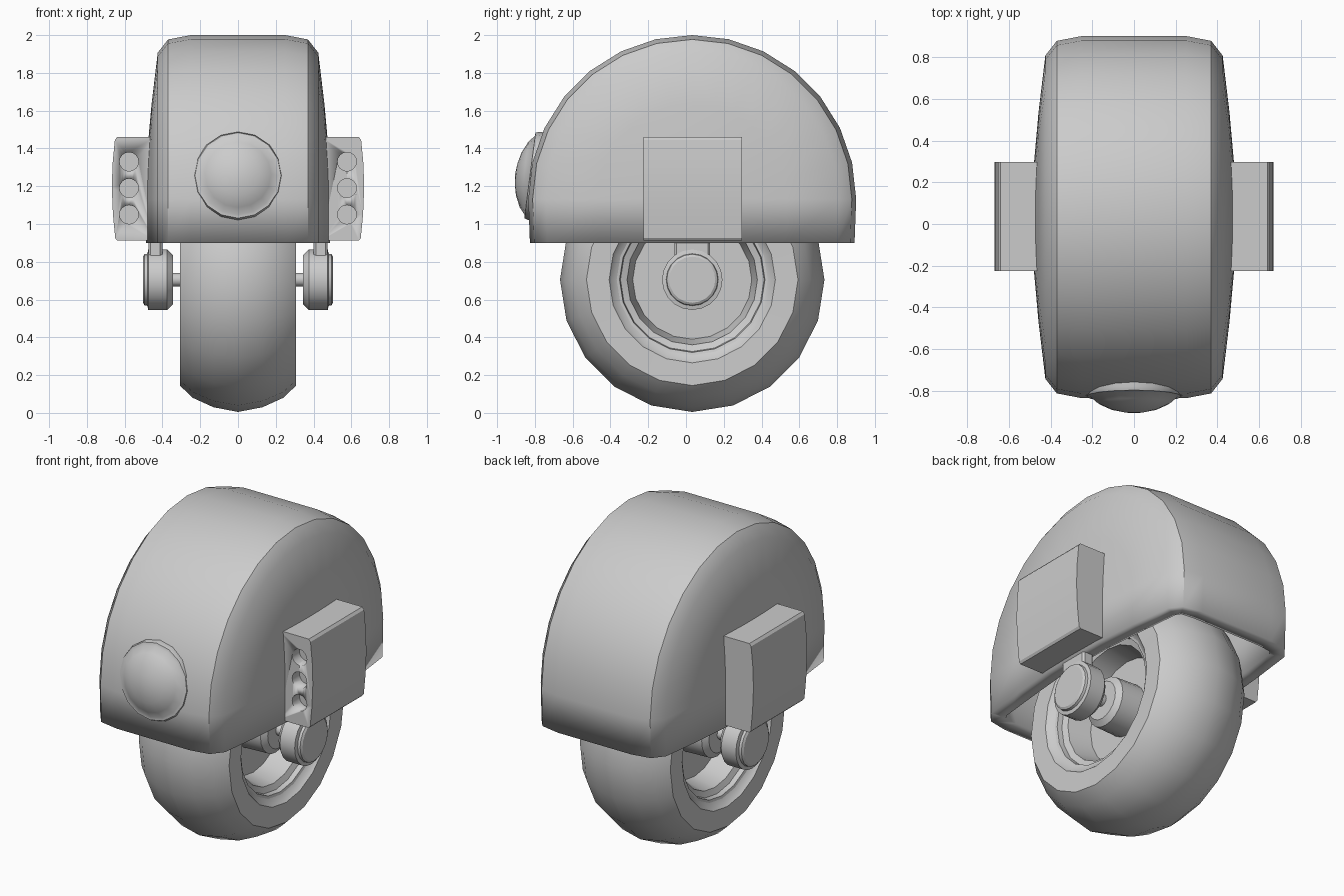
import bpy, bmesh, math
from mathutils import Vector

if "Cube" in bpy.data.objects:
    bpy.data.objects.remove(bpy.data.objects["Cube"])

CY = 0.033            # centre of wheel and cowl along y
AXLE_Z = 0.705


def finish(name, bm, angle=35):
    bmesh.ops.remove_doubles(bm, verts=bm.verts, dist=0.0005)
    bmesh.ops.recalc_face_normals(bm, faces=bm.faces)
    me = bpy.data.meshes.new(name)
    bm.to_mesh(me)
    bm.free()
    ob = bpy.data.objects.new(name, me)
    bpy.context.collection.objects.link(ob)
    bpy.ops.object.select_all(action='DESELECT')
    ob.select_set(True)
    bpy.context.view_layer.objects.active = ob
    bpy.ops.object.shade_smooth_by_angle(angle=math.radians(angle))
    return ob


def skin(bm, rows, closed=False):
    vs = [[bm.verts.new(p) for p in row] for row in rows]
    for i in range(len(vs) if closed else len(vs) - 1):
        a, b = vs[i], vs[(i + 1) % len(vs)]
        for j in range(len(a) - 1):
            bm.faces.new((a[j], a[j + 1], b[j + 1], b[j]))


def lathe(name, profile, sides, loc, axis, angle=35):
    """Revolve (distance along axis, radius) points about an axis."""
    bm = bmesh.new()
    rows = []
    for k in range(sides):
        t = 2 * math.pi * k / sides
        rows.append([(d, r * math.cos(t), r * math.sin(t)) for d, r in profile])
    skin(bm, rows, closed=True)
    bm.transform(Vector(axis).to_track_quat('X', 'Z').to_matrix().to_4x4())
    ob = finish(name, bm, angle)
    ob.location = loc
    return ob


def box(name, lo, hi, bevel=0):
    bm = bmesh.new()
    bmesh.ops.create_cube(bm, size=1)
    for v in bm.verts:
        v.co = [(a + b) / 2 + c * (b - a) for a, b, c in zip(lo, hi, v.co)]
    if bevel:
        bmesh.ops.bevel(bm, geom=bm.edges[:], offset=bevel, segments=1, affect='EDGES')
    return finish(name, bm)


def mirrored(half):
    return half + [(-x, r) for x, r in reversed(half)]


# Cowl: half-revolved section, dropped straight to the open bottom
section = mirrored([(0.487, 0), (0.483, 0.22), (0.458, 0.5), (0.425, 0.775),
                    (0.37, 0.845), (0.25, 0.868)])
CZ = 1.132
rows = []
N = 14
rows.append([(x, CY + r * 0.99, 0.90) for x, r in section])
for k in range(N + 1):
    t = math.pi * k / N
    rows.append([(x, CY + r * math.cos(t), CZ + r * math.sin(t)) for x, r in section])
rows.append([(x, CY - r * 0.99, 0.90) for x, r in section])
bm = bmesh.new()
skin(bm, rows)
cowl = finish("wheel_cowl", bm, 40)
# outward facing before thickening inward
if sum(f.normal.z for f in cowl.data.polygons if f.center.z > 1.9) < 0:
    cowl.data.flip_normals()
sol = cowl.modifiers.new("thickness", 'SOLIDIFY')
sol.thickness = 0.09
sol.offset = -1

# Headlamp dome with rim, leaning back with the cowl
lathe("headlamp", [(-0.08, 0), (-0.08, 0.235), (0.0, 0.235), (0.018, 0.228),
                   (0.02, 0.21), (0.05, 0.175), (0.078, 0.115), (0.092, 0.055),
                   (0.097, 0)], 16, (0, -0.808, 1.255),
      (0, -math.cos(0.13), math.sin(0.13)), 50)

# Tyre
lathe("tyre", mirrored([(0.27, 0.40), (0.285, 0.425), (0.305, 0.44), (0.308, 0.56),
                        (0.24, 0.625), (0.13, 0.675)])
      [:6] + [(0, 0.70)] +
      [(-0.13, 0.675), (-0.24, 0.625), (-0.308, 0.56), (-0.305, 0.44),
       (-0.285, 0.425), (-0.27, 0.40)], 20, (0, CY, AXLE_Z), (1, 0, 0), 45)

# Dished rim and hub
lathe("wheel_rim_and_hub", mirrored([(0.26, 0), (0.26, 0.115), (0.235, 0.15),
                                     (0.08, 0.155), (0.08, 0.315), (0.22, 0.345),
                                     (0.235, 0.38), (0.265, 0.385), (0.27, 0.405)]),
      20, (0, CY, AXLE_Z), (1, 0, 0), 35)

# Axle
lathe("axle", mirrored([(0.40, 0), (0.40, 0.036)]), 12, (0, CY, AXLE_Z), (1, 0, 0))

for s, side in ((1, "right"), (-1, "left")):
    # Axle mount: ring with a raised cap
    lathe("axle_mount_" + side,
          [(0.345, 0), (0.345, 0.13), (0.375, 0.16), (0.475, 0.16), (0.48, 0.138),
           (0.495, 0.135), (0.503, 0.122), (0.503, 0)],
          20, (0, CY, AXLE_Z), (s, 0, 0), 30)
    # Strut hanging the mount from the cowl
    xs = sorted((0.40 * s, 0.475 * s))
    box("strut_" + side, (xs[0], CY - 0.095, 0.79), (xs[1], CY + 0.095, 0.95), 0.012)

    # Side pod with a bowed outer face
    outline = [(0.44, 0.912), (0.64, 0.912), (0.65, 0.925), (0.662, 1.05), (0.668, 1.19),
               (0.664, 1.32), (0.652, 1.445), (0.64, 1.46), (0.44, 1.46)]
    bm = bmesh.new()
    face = bm.faces.new([bm.verts.new((s * x, -0.225, z)) for x, z in outline])
    ext = bmesh.ops.extrude_face_region(bm, geom=[face])
    for v in ext["geom"]:
        if isinstance(v, bmesh.types.BMVert):
            v.co.y = 0.297
    if not any(len(f.verts) == 9 and f.calc_center_median().y < -0.2 for f in bm.faces):
        bm.faces.new([v for v in bm.verts if v.co.y < -0.2])
    pod = finish("side_pod_" + side, bm, 30)

    # Three round bores in the pod front
    bm = bmesh.new()
    for z in (1.05, 1.19, 1.33):
        c = bmesh.ops.create_cone(bm, cap_ends=True, segments=16, radius1=0.05,
                                  radius2=0.05, depth=0.2)
        for v in c["verts"]:
            x, y, d = v.co
            v.co = (s * 0.577 + x, -0.255 + d, z + y)
    cutter = finish("bore_cutter_" + side, bm)
    cutter.hide_render = True
    cutter.display_type = 'WIRE'
    cut = pod.modifiers.new("bores", 'BOOLEAN')
    cut.object = cutter
    cut.operation = 'DIFFERENCE'
    cut.solver = 'EXACT'
